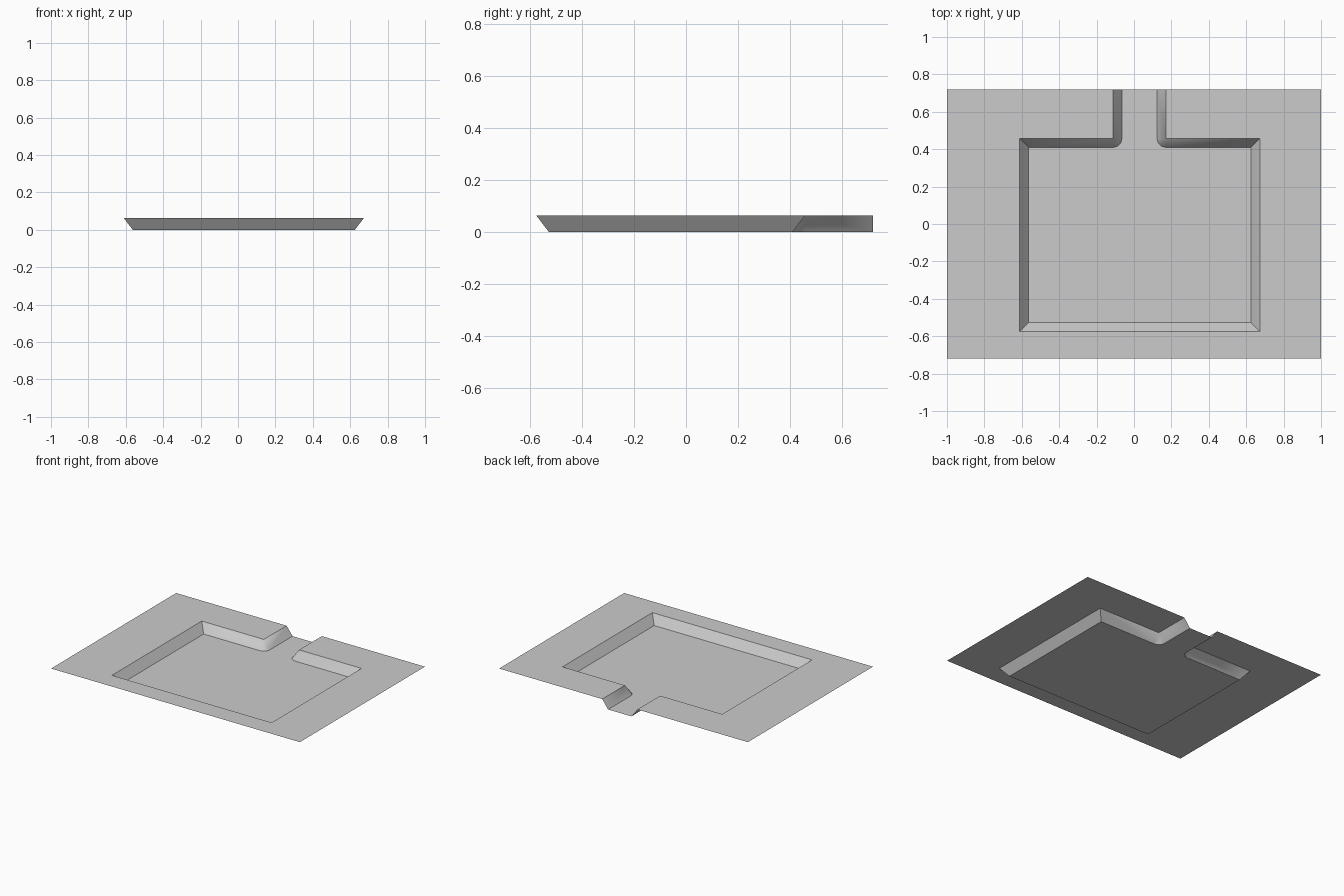
import bpy, bmesh, math

if "Cube" in bpy.data.objects:
    bpy.data.objects.remove(bpy.data.objects["Cube"])

W, D, H = 1.0, 0.718, 0.063       # half width, half depth, height of the rim
S = 0.048                         # horizontal run of the sloped walls
L, R, F, B = -0.611, 0.673, -0.575, 0.457   # basin outline at rim level
CL, CR = -0.112, 0.171            # channel sides at rim level
SEG = 3                           # facets rounding each channel mouth

mat = bpy.data.materials.new("plain grey")
mat.diffuse_color = (0.6, 0.6, 0.6, 1)
mat.use_nodes = True
mat.node_tree.nodes["Principled BSDF"].inputs["Base Color"].default_value = mat.diffuse_color

bm = bmesh.new()


def vert(x, y, z):
    return bm.verts.new((x, y, z))


def mouth(cx, a0, a1):
    """Rounded floor corner around a rim corner of the channel mouth."""
    pts = []
    for i in range(SEG + 1):
        a = math.radians(a0 + (a1 - a0) * i / SEG)
        pts.append(vert(cx + S * math.cos(a), B + S * math.sin(a), 0))
    return pts


# Rim path, counter-clockwise from the channel's left end to its right end
rim = [vert(x, y, H) for x, y in
       [(CL, D), (CL, B), (L, B), (L, F), (R, F), (R, B), (CR, B), (CR, D)]]

# Floor path running below it
left_mouth = mouth(CL, 0, -90)
right_mouth = mouth(CR, 270, 180)
corners = [vert(x, y, 0) for x, y in
           [(L + S, B - S), (L + S, F + S), (R - S, F + S), (R - S, B - S)]]
start, end = vert(CL + S, D, 0), vert(CR - S, D, 0)
bm.faces.new([start] + left_mouth + corners + right_mouth + [end])

# Sloped walls
low = [(start, left_mouth[0]), (left_mouth[-1], corners[0])]
low += list(zip(corners, corners[1:]))
low += [(corners[-1], right_mouth[0]), (right_mouth[-1], end)]
for i, (a, b) in enumerate(low):
    bm.faces.new((rim[i], rim[i + 1], b, a))
for tip, arc in ((rim[1], left_mouth), (rim[6], right_mouth)):
    for a, b in zip(arc, arc[1:]):
        bm.faces.new((tip, b, a))

# Flat rim around the basin, in mitred pieces
fl, fr = vert(-W, -D, H), vert(W, -D, H)
bl, br = vert(-W, D, H), vert(W, D, H)
for f in ((rim[0], bl, rim[2], rim[1]), (bl, fl, rim[3], rim[2]),
          (fl, fr, rim[4], rim[3]), (fr, br, rim[5], rim[4]),
          (br, rim[7], rim[6], rim[5])):
    bm.faces.new(f)

# All faces look upward
bm.normal_update()
for f in bm.faces:
    if f.normal.z < 0:
        f.normal_flip()

mesh = bpy.data.meshes.new("sunken_basin_sheet")
bm.to_mesh(mesh)
bm.free()
mesh.materials.append(mat)
obj = bpy.data.objects.new("sunken_basin_sheet", mesh)
bpy.context.collection.objects.link(obj)
bpy.context.view_layer.objects.active = obj
obj.select_set(True)
bpy.ops.object.shade_smooth_by_angle(angle=math.radians(32))
